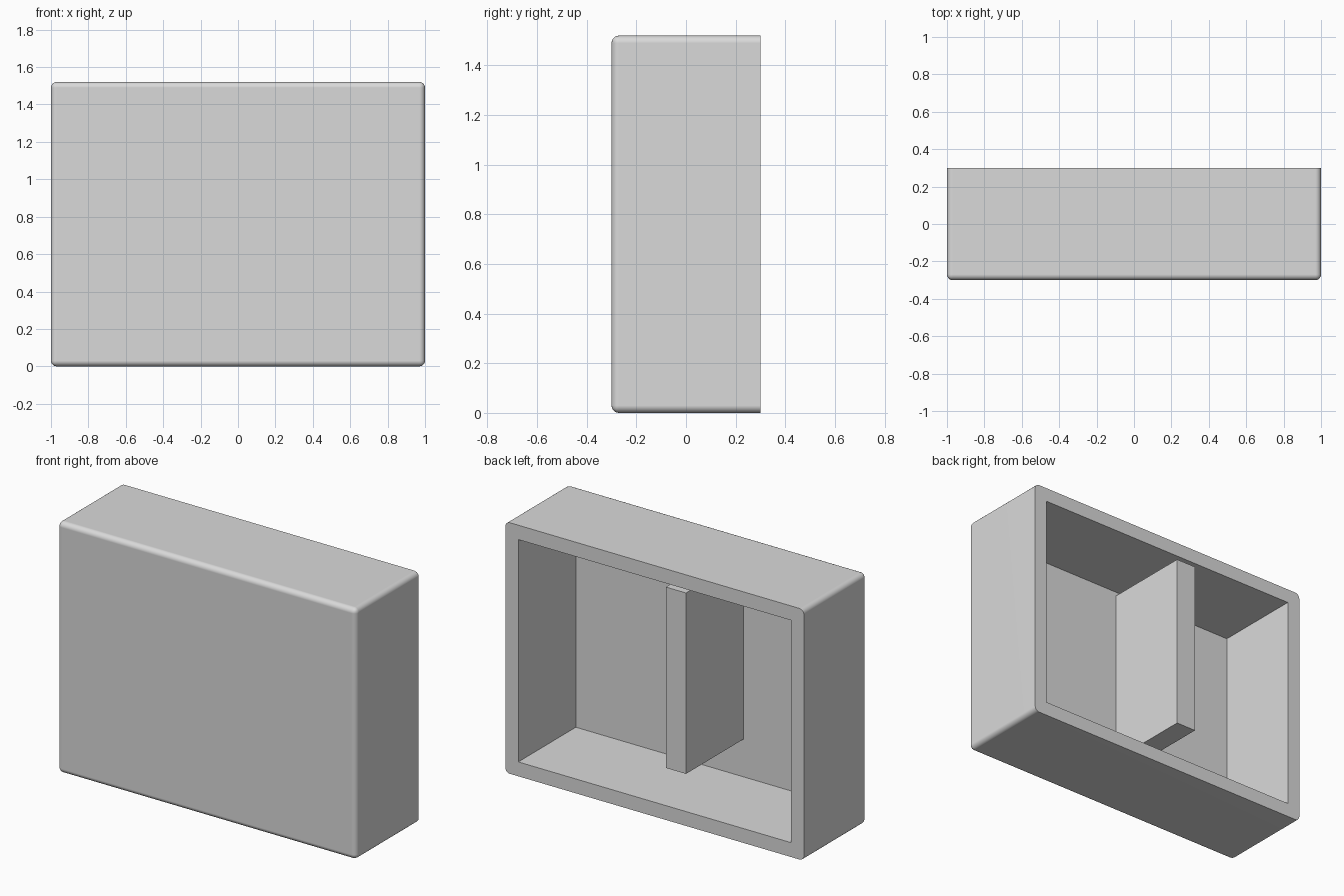
import bpy
import bmesh
from mathutils import Vector

default_cube = bpy.data.objects.get("Cube")
if default_cube:
    bpy.data.objects.remove(default_cube, do_unlink=True)

W, D, H = 2.0, 0.6, 1.52      # overall size
WALL, FRONT = 0.087, 0.05     # side wall and front panel thickness
RADIUS = 0.03

grey = bpy.data.materials.new("plain grey")
grey.use_nodes = True
grey.diffuse_color = (0.7, 0.7, 0.7, 1)
grey.node_tree.nodes["Principled BSDF"].inputs["Base Color"].default_value = (0.7, 0.7, 0.7, 1)


def box(name, low, high, round_front=0):
    """Box between two corners; optionally round every edge off the back face."""
    low, high = Vector(low), Vector(high)
    bm = bmesh.new()
    bmesh.ops.create_cube(bm, size=1)
    bmesh.ops.scale(bm, vec=high - low, verts=bm.verts)
    bmesh.ops.translate(bm, vec=(low + high) / 2, verts=bm.verts)
    if round_front:
        edges = [e for e in bm.edges if any(v.co.y < high.y - 0.01 for v in e.verts)]
        bmesh.ops.bevel(bm, geom=edges, offset=round_front, offset_type='OFFSET',
                        segments=5, profile=0.5, affect='EDGES')
    mesh = bpy.data.meshes.new(name)
    bm.to_mesh(mesh)
    bm.free()
    mesh.materials.append(grey)
    obj = bpy.data.objects.new(name, mesh)
    bpy.context.collection.objects.link(obj)
    return obj


# Rounded casing, hollowed out from the open back
casing = box("casing", (-W / 2, -D / 2, 0), (W / 2, D / 2, H), RADIUS)
cutter = box("cavity_cutter", (-W / 2 + WALL, -D / 2 + FRONT, WALL),
             (W / 2 - WALL, D / 2 + 0.1, H - WALL))
cutter.hide_render = True

hollow = casing.modifiers.new("hollow", 'BOOLEAN')
hollow.operation = 'DIFFERENCE'
hollow.solver = 'EXACT'
hollow.object = cutter

bpy.ops.object.select_all(action='DESELECT')
casing.select_set(True)
bpy.context.view_layer.objects.active = casing
bpy.ops.object.modifier_apply(modifier="hollow")
bpy.data.objects.remove(cutter, do_unlink=True)

# Smooth rounded edges, flat panels
bpy.ops.object.shade_smooth_by_angle()
normals = casing.modifiers.new("even_normals", 'WEIGHTED_NORMAL')
normals.keep_sharp = True

# Upright divider standing off the front panel, clear of top and bottom
divider = box("divider", (-0.21, -D / 2 + FRONT - 0.01, 0.315), (-0.075, D / 2, 1.41))
